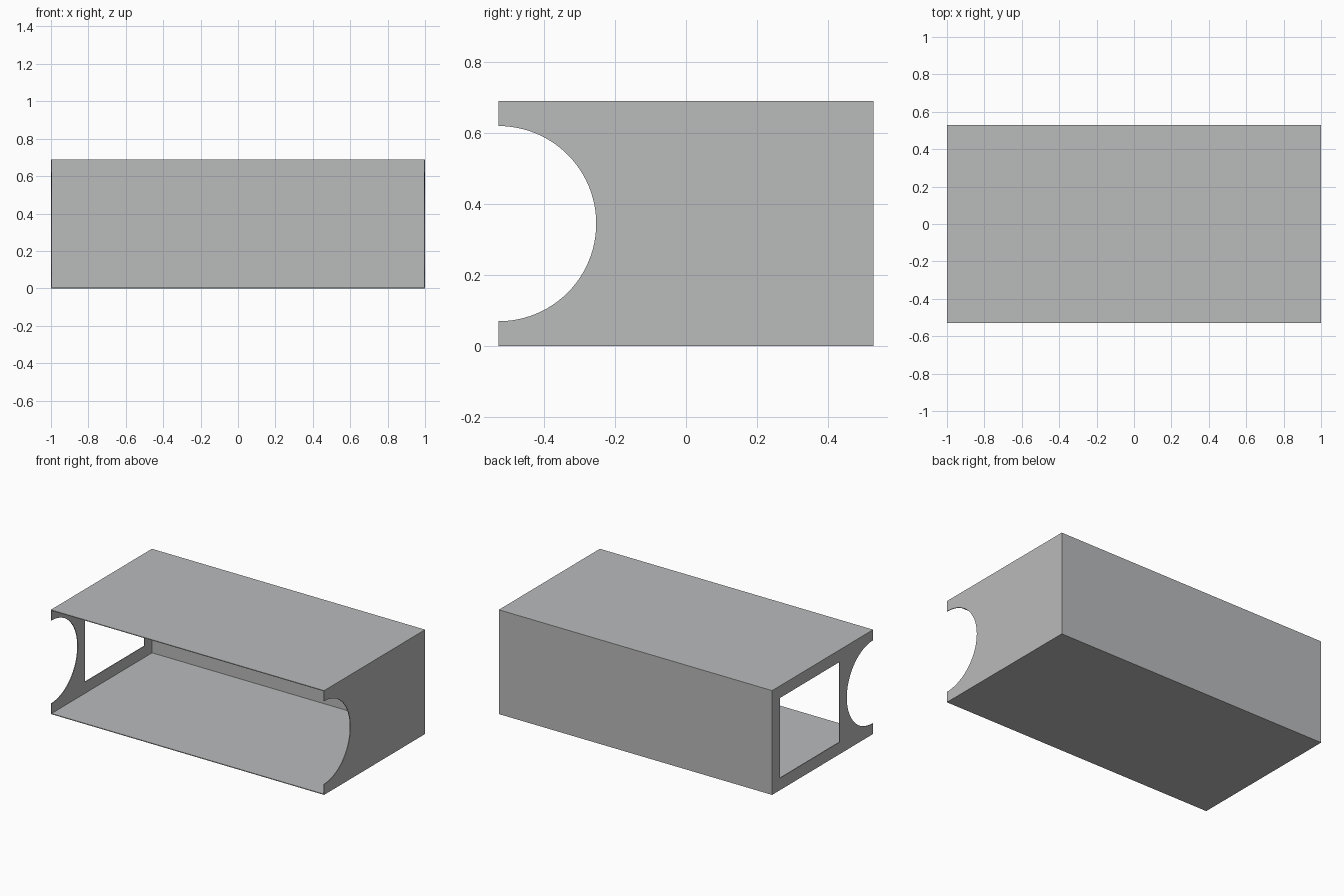
import bpy
import bmesh
from math import sin, cos, pi

cube = bpy.data.objects.get("Cube")
if cube:
    bpy.data.objects.remove(cube, do_unlink=True)

# Overall size, sheet thickness and opening sizes
L, W, H, T = 2.0, 1.056, 0.69, 0.005
NOTCH_R, SEGMENTS = 0.275, 48
X, Y = L / 2, W / 2

grey = bpy.data.materials.new("light grey")
grey.use_nodes = True
grey.diffuse_color = (0.49, 0.495, 0.5, 1)
grey.node_tree.nodes["Principled BSDF"].inputs["Base Color"].default_value = grey.diffuse_color


def finish(name, bm):
    bmesh.ops.recalc_face_normals(bm, faces=bm.faces)
    mesh = bpy.data.meshes.new(name)
    bm.to_mesh(mesh)
    bm.free()
    mesh.materials.append(grey)
    obj = bpy.data.objects.new(name, mesh)
    bpy.context.collection.objects.link(obj)
    return obj


def panel(name, low, high):
    """Flat sheet filling the box between two corners."""
    bm = bmesh.new()
    bmesh.ops.create_cube(bm, size=1)
    for v in bm.verts:
        for i in range(3):
            v.co[i] = low[i] if v.co[i] < 0 else high[i]
    return finish(name, bm)


def end_wall(name, x, loops):
    """Sheet in the y-z plane; loops after the first are holes."""
    bm = bmesh.new()
    for loop in loops:
        verts = [bm.verts.new((x, y, z)) for y, z in loop]
        for a, b in zip(verts, verts[1:] + verts[:1]):
            bm.edges.new((a, b))
    bmesh.ops.triangle_fill(bm, edges=bm.edges[:], use_beauty=True, normal=(1, 0, 0))
    result = bmesh.ops.extrude_face_region(bm, geom=bm.faces[:], use_keep_orig=True)
    moved = [g for g in result["geom"] if isinstance(g, bmesh.types.BMVert)]
    bmesh.ops.translate(bm, verts=moved, vec=(T, 0, 0))
    return finish(name, bm)


# Tray sheets: floor, roof and back, open at the front
panel("floor", (T - X, -Y, 0), (X - T, Y, T))
panel("roof", (T - X, -Y, H - T), (X - T, Y, H))
panel("back_wall", (T - X, Y - T, T), (X - T, Y, H - T))

# End walls with a half-round thumb notch; one also has a window
arc = [(-Y + NOTCH_R * cos(a), H / 2 + NOTCH_R * sin(a))
       for a in (pi / 2 - pi * i / SEGMENTS for i in range(SEGMENTS + 1))]
outline = [(-Y, 0), (Y, 0), (Y, H), (-Y, H)] + arc
window = [(-0.176, 0.08), (0.446, 0.08), (0.446, H - 0.08), (-0.176, H - 0.08)]
end_wall("left_end_wall", X - T, [outline])
end_wall("right_end_wall", -X, [outline, window])
